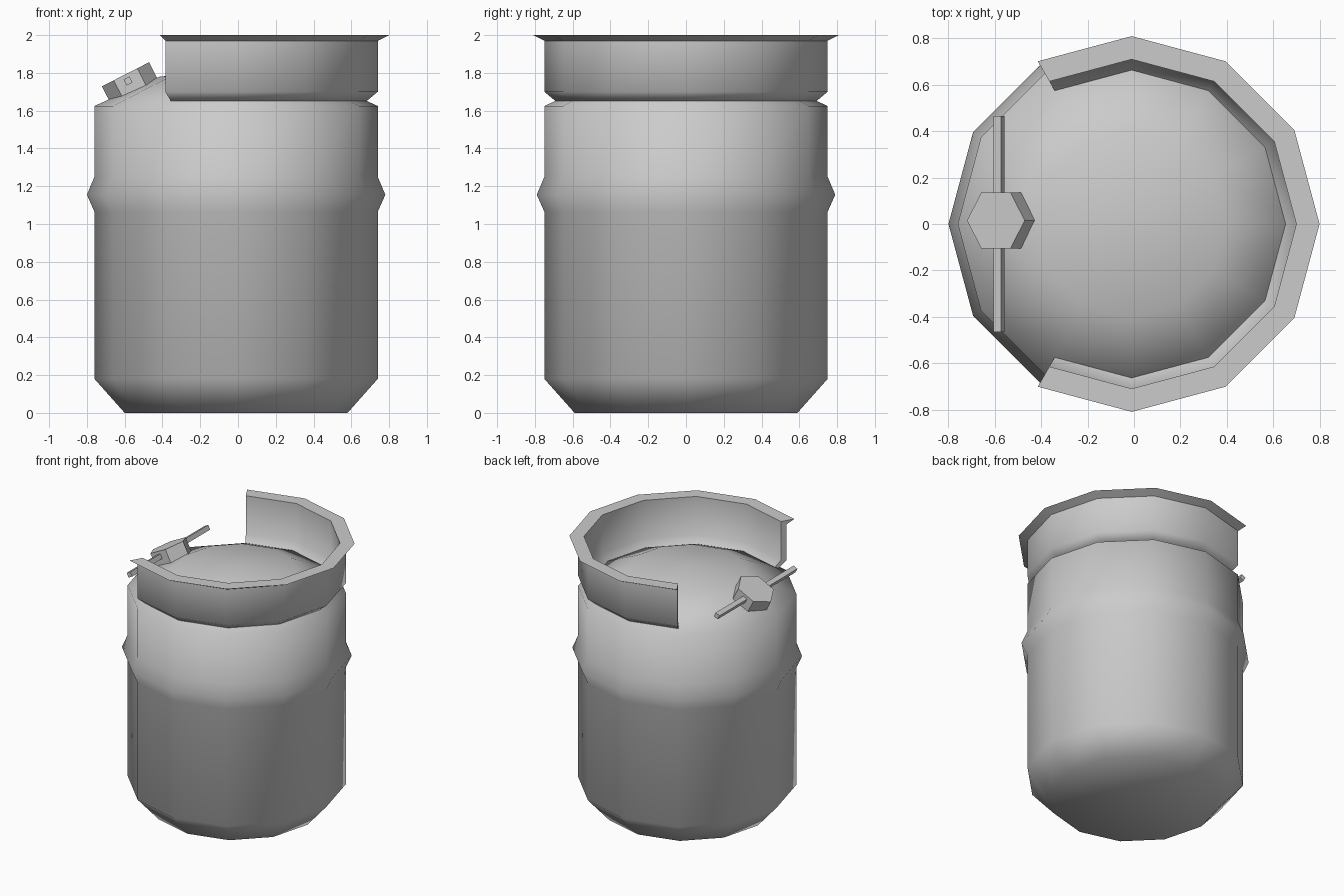
import bpy, bmesh
from math import sin, cos, radians
from mathutils import Matrix

if "Cube" in bpy.data.objects:
    bpy.data.objects.remove(bpy.data.objects["Cube"])

AXIS_X = -0.01            # barrel axis
TILT = radians(-27)       # lean of the bung
SIDES = 12

steel = bpy.data.materials.new("brushed steel grey")
steel.use_nodes = True
GREY = (0.6, 0.6, 0.6, 1)
steel.diffuse_color = GREY
steel.node_tree.nodes["Principled BSDF"].inputs["Base Color"].default_value = GREY


def finish(name, bm, smooth_angle=None):
    """Turn a bmesh into a named object, optionally smooth shaded."""
    bmesh.ops.remove_doubles(bm, verts=bm.verts, dist=0.0005)
    bmesh.ops.recalc_face_normals(bm, faces=bm.faces)
    mesh = bpy.data.meshes.new(name)
    bm.to_mesh(mesh)
    bm.free()
    mesh.materials.append(steel)
    obj = bpy.data.objects.new(name, mesh)
    bpy.context.collection.objects.link(obj)
    if smooth_angle:
        bpy.ops.object.select_all(action="DESELECT")
        obj.select_set(True)
        bpy.context.view_layer.objects.active = obj
        bpy.ops.object.shade_smooth_by_angle(angle=radians(smooth_angle))
    return obj


def lathe(profile, start, steps, closed):
    """Turn (radius, height) points about the barrel axis in 30 degree steps."""
    bm = bmesh.new()
    rings = []
    for i in range(steps + 1):
        a = radians(start + i * 360 / SIDES)
        rings.append([bm.verts.new((AXIS_X + r * cos(a), r * sin(a), z)) for r, z in profile])
    count = len(profile)
    for near, far in zip(rings, rings[1:]):
        for j in range(count if closed else count - 1):
            k = (j + 1) % count
            bm.faces.new((near[j], far[j], far[k], near[k]))
    if closed:
        bm.faces.new(rings[0])
        bm.faces.new(rings[-1])
    return bm


# Barrel with chamfered foot, rolled hoop and domed lid
barrel = [(0, 0), (0.59, 0), (0.75, 0.18), (0.75, 1.065), (0.79, 1.155),
          (0.75, 1.25), (0.75, 1.625), (0.405, 1.78), (0, 1.82)]
finish("barrel", lathe(barrel, 0, SIDES, False), 80)

# Open collar with flared lip, missing a third on the right side
collar = [(0.69, 1.65), (0.75, 1.70), (0.75, 1.97), (0.81, 2.0),
          (0.71, 2.0), (0.71, 1.71), (0.65, 1.65)]
finish("collar", lathe(collar, -120, 8, True), 55)

# Hexagonal bung, leaning with the lid
bm = bmesh.new()
bmesh.ops.create_cone(bm, cap_ends=True, segments=6, radius1=0.14, radius2=0.14, depth=0.1,
                      matrix=Matrix.Rotation(radians(90), 4, "Z"))
bm.transform(Matrix.Translation((-0.573, 0.015, 1.748)) @ Matrix.Rotation(TILT, 4, "Y"))
finish("bung", bm)

# Square crossbar through the bung
bm = bmesh.new()
bmesh.ops.create_cube(bm, size=1, matrix=Matrix.Diagonal((0.035, 0.93, 0.035, 1)))
bm.transform(Matrix.Translation((-0.582, 0, 1.757)) @ Matrix.Rotation(TILT, 4, "Y"))
finish("crossbar", bm)
